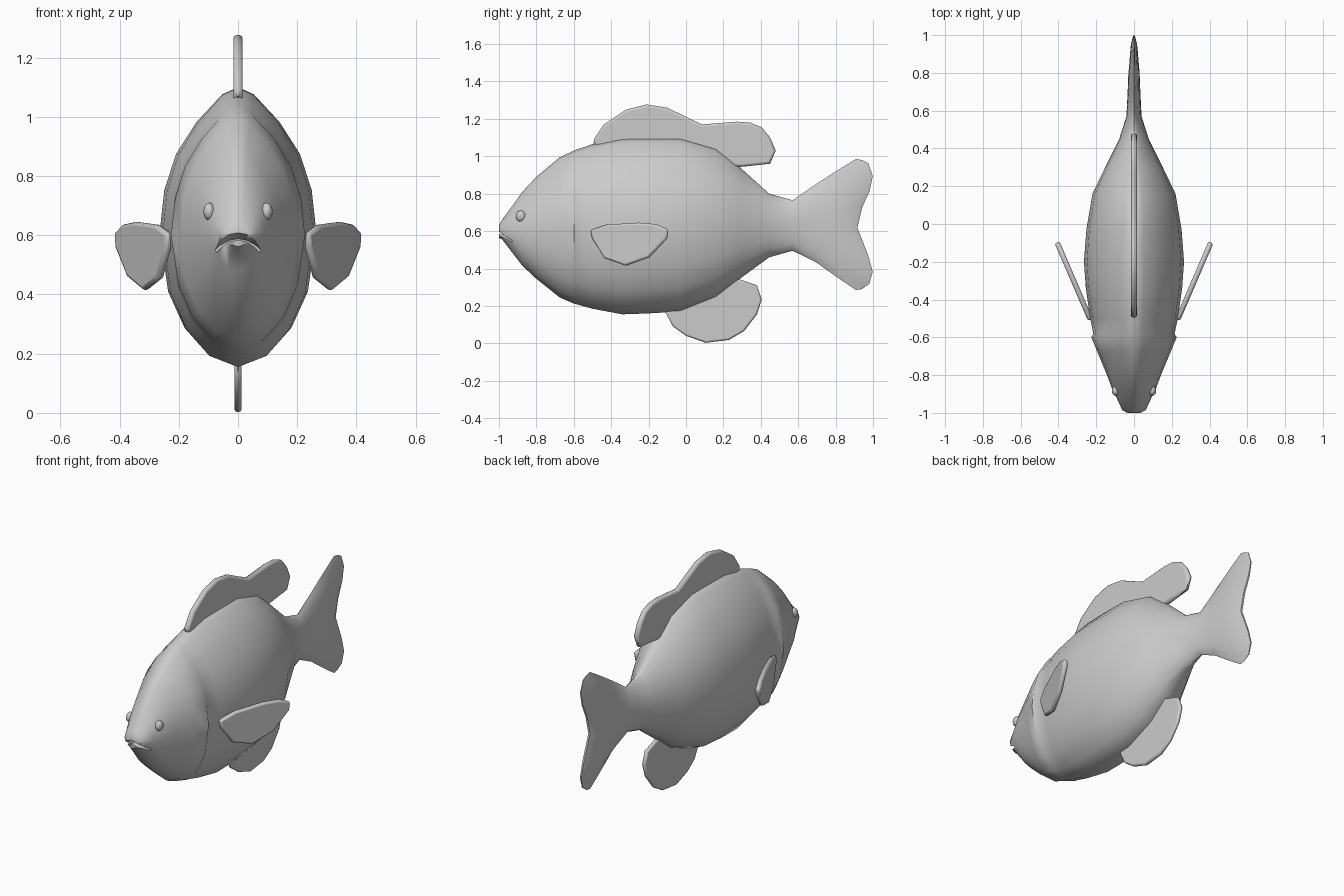
import bpy, bmesh, math
from mathutils import Vector

if "Cube" in bpy.data.objects:
    bpy.data.objects.remove(bpy.data.objects["Cube"])


def finish(name, bm, angle=40):
    bmesh.ops.recalc_face_normals(bm, faces=bm.faces)
    me = bpy.data.meshes.new(name)
    bm.to_mesh(me)
    bm.free()
    ob = bpy.data.objects.new(name, me)
    bpy.context.collection.objects.link(ob)
    bpy.ops.object.select_all(action='DESELECT')
    ob.select_set(True)
    bpy.context.view_layer.objects.active = ob
    bpy.ops.object.shade_smooth_by_angle(angle=math.radians(angle))
    return ob


def lerp_table(table, x):
    for (a, fa), (b, fb) in zip(table, table[1:]):
        if x <= b:
            return fa + (fb - fa) * (x - a) / (b - a)
    return table[-1][1]


# Body and tail: one loft; each section is y, top, bottom, half width, tail notch amount
sections = [
    (-1.0, .632, .562, .035, 0), (-.985, .658, .558, .062, 0),
    (-.925, .74, .48, .09, 0), (-.875, .81, .415, .115, 0),
    (-.80, .89, .345, .143, 0), (-.675, .995, .245, .195, 0),
    (-.60, 1.03, .213, .226, 0), (-.582, 1.037, .208, .215, 0),
    (-.50, 1.065, .185, .232, 0), (-.34, 1.098, .155, .255, 0),
    (-.20, 1.10, .16, .265, 0), (-.03, 1.10, .17, .252, 0),
    (.16, 1.045, .245, .22, 0), (.295, .935, .35, .155, 0),
    (.445, .80, .46, .08, 0), (.57, .765, .495, .04, 0),
    (.69, .85, .435, .034, .1), (.79, .922, .355, .03, .5),
    (.88, .985, .285, .02, .95), (.91, .98, .29, .006, 1),
]
half = [(1, 0), (.95, .2), (.75, .53), (.52, .79), (.26, .94), (-.05, 1),
        (-.47, .89), (-.73, .68), (-.92, .38), (-1, 0)]
outline = half + [(h, -w) for h, w in half[-2:0:-1]]
notch = [(0, 0), (.33, .04), (.6, .085), (.8, .09), (.95, .065), (1, .03)]

bm = bmesh.new()
rings = []
for y, top, bottom, width, pull in sections:
    mid, tall = (top + bottom) / 2, (top - bottom) / 2
    rings.append([bm.verts.new((w * width, y + pull * lerp_table(notch, abs(h)), mid + h * tall))
                  for h, w in outline])
n = len(outline)
for a, b in zip(rings, rings[1:]):
    for i in range(n):
        bm.faces.new((a[i], a[(i + 1) % n], b[(i + 1) % n], b[i]))
bm.faces.new(rings[0])
for i in range(len(half) - 1):
    quad = [rings[-1][k % n] for k in (i, i + 1, -i - 1, -i)]
    bm.faces.new(list(dict.fromkeys(quad)))
body = finish("body", bm, 50)

# Mouth: arched wedge cut between the lips
bm = bmesh.new()
cols = []
for i in range(9):
    x = -.12 + .03 * i
    drop = .03 * (x / .07) ** 2
    cols.append([bm.verts.new((x, y, z - drop)) for y, z in
                 ((-1.03, .617), (-.93, .588), (-.93, .575), (-1.03, .588))])
for a, b in zip(cols, cols[1:]):
    for i in range(4):
        bm.faces.new((a[i], a[(i + 1) % 4], b[(i + 1) % 4], b[i]))
bm.faces.new(cols[0])
bm.faces.new(cols[-1])
cutter = finish("mouth_cutter", bm)
cutter.hide_render = True
cutter.hide_set(True)
cutter.display_type = 'WIRE'
cut = body.modifiers.new("mouth", 'BOOLEAN')
cut.operation = 'DIFFERENCE'
cut.solver = 'EXACT'
cut.object = cutter


# Fins: bevelled plates from side outlines, placed on the plane x = side * (x0 + slope * y)
def fin(name, points, thick, x0=0, slope=0, side=1):
    bm = bmesh.new()
    normal = Vector((1, -slope, 0)).normalized() * thick / 2
    a, b = [[bm.verts.new(Vector((x0 + slope * y, y, z)) + s * normal) for y, z in points]
            for s in (-1, 1)]
    bm.faces.new(a)
    bm.faces.new(b)
    for i in range(len(points)):
        j = (i + 1) % len(points)
        bm.faces.new((a[i], a[j], b[j], b[i]))
    for v in bm.verts:
        v.co.x *= side
    ob = finish(name, bm, 60)
    bev = ob.modifiers.new("edge", 'BEVEL')
    bev.width = thick * .4
    bev.segments = 2
    bev.limit_method = 'ANGLE'
    bev.angle_limit = math.radians(70)


fin("dorsal_fin", [(-.495, 1.07), (-.49, 1.095), (-.44, 1.17), (-.32, 1.25), (-.21, 1.277),
                   (-.10, 1.26), (.085, 1.17), (.27, 1.185), (.345, 1.18), (.405, 1.155),
                   (.45, 1.10), (.48, 1.03), (.45, .96), (.29, .943), (.1, .95), (-.4, 1.0)], .032)
fin("belly_fin", [(-.11, .165), (-.07, .09), (0, .04), (.105, .003), (.23, .018), (.31, .065),
                  (.38, .155), (.405, .235), (.38, .31), (.295, .34), (.2, .37), (-.05, .24)], .024)
pectoral = [(-.51, .605), (-.42, .635), (-.25, .645), (-.16, .637), (-.095, .608), (-.102, .56),
            (-.195, .46), (-.32, .415), (-.435, .455), (-.5, .56)]

# Eyes and side fins, one per side
for side, label in ((1, "right"), (-1, "left")):
    fin("side_fin_" + label, pectoral, .028, .449, .43, side)
    bm = bmesh.new()
    bmesh.ops.create_uvsphere(bm, u_segments=16, v_segments=10, radius=1)
    for v in bm.verts:
        v.co = Vector((side * .097 + v.co.x * .02, -.883 + v.co.y * .027, .68 + v.co.z * .03))
    finish("eye_" + label, bm, 60)
